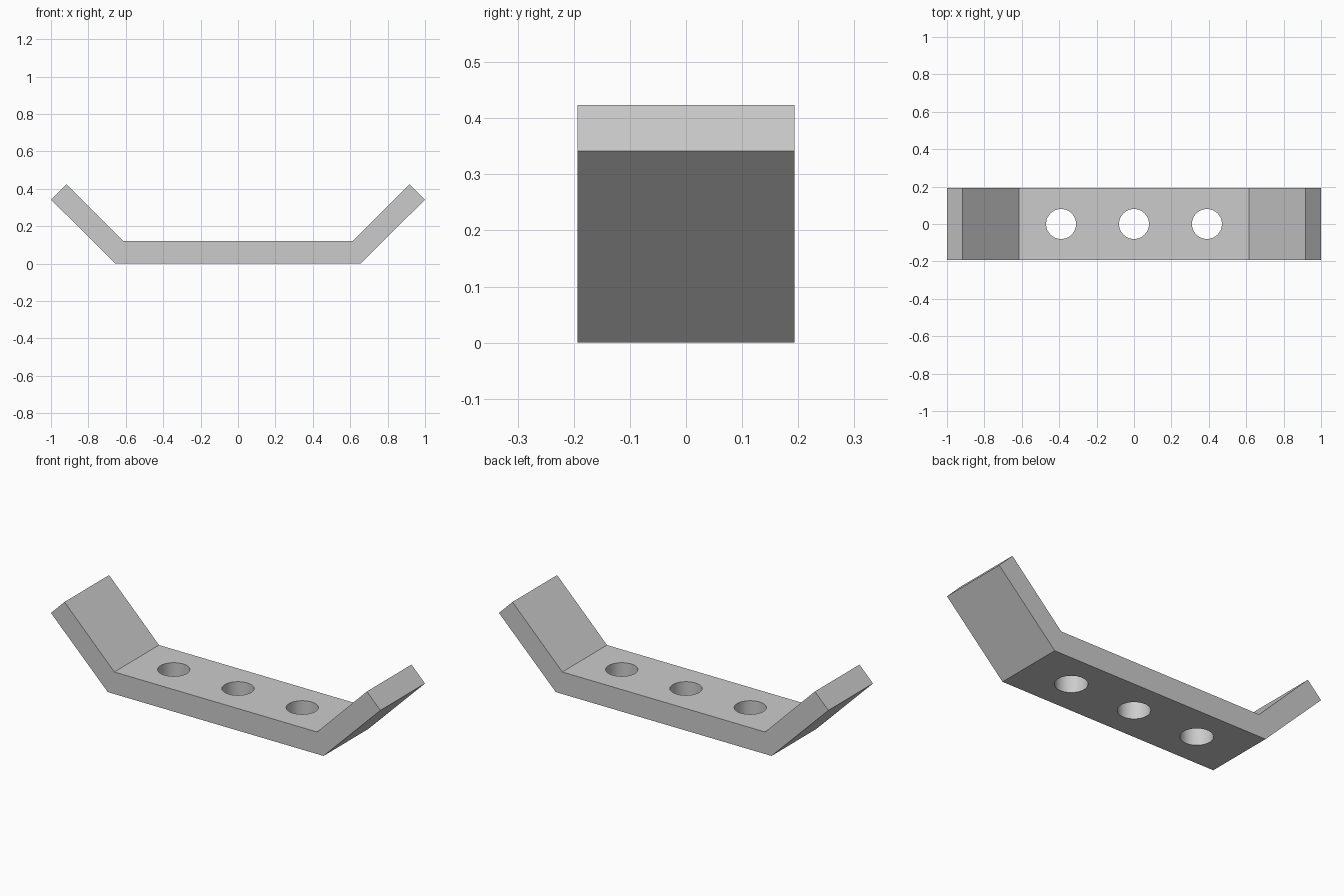
import bpy
import bmesh
import math

cube = bpy.data.objects.get("Cube")
if cube:
    bpy.data.objects.remove(cube, do_unlink=True)

DEPTH = 0.387
HOLE_RADIUS = 0.08
HOLE_SPACING = 0.39

grey = bpy.data.materials.new("light grey")
grey.use_nodes = True
colour = (0.6, 0.6, 0.6, 1)
grey.diffuse_color = colour
grey.node_tree.nodes["Principled BSDF"].inputs["Base Color"].default_value = colour


def add_object(name, bm):
    bmesh.ops.recalc_face_normals(bm, faces=bm.faces)
    mesh = bpy.data.meshes.new(name)
    bm.to_mesh(mesh)
    bm.free()
    mesh.materials.append(grey)
    obj = bpy.data.objects.new(name, mesh)
    bpy.context.collection.objects.link(obj)
    return obj


# Bracket: mirrored half profile, extruded front to back
half = [(0.655, 0), (1, 0.342), (0.918, 0.424), (0.615, 0.121)]
profile = half + [(-x, z) for x, z in reversed(half)]
bm = bmesh.new()
front = bm.faces.new([bm.verts.new((x, -DEPTH / 2, z)) for x, z in profile])
sides = bmesh.ops.extrude_face_region(bm, geom=[front], use_keep_orig=True)
moved = [v for v in sides["geom"] if isinstance(v, bmesh.types.BMVert)]
bmesh.ops.translate(bm, verts=moved, vec=(0, DEPTH, 0))
bracket = add_object("bracket", bm)

# Three round holes through the flat base
bm = bmesh.new()
for i in (-1, 0, 1):
    hole = bmesh.ops.create_cone(bm, cap_ends=True, segments=64, radius1=HOLE_RADIUS,
                                 radius2=HOLE_RADIUS, depth=0.4)
    bmesh.ops.translate(bm, verts=hole["verts"], vec=(i * HOLE_SPACING, 0, 0.06))
cutter = add_object("hole_cutter", bm)
cutter.hide_render = True

cut = bracket.modifiers.new("holes", "BOOLEAN")
cut.operation = "DIFFERENCE"
cut.solver = "EXACT"
cut.object = cutter

bpy.ops.object.select_all(action="DESELECT")
bracket.select_set(True)
bpy.context.view_layer.objects.active = bracket
bpy.ops.object.modifier_apply(modifier=cut.name)
bpy.data.objects.remove(cutter, do_unlink=True)

# Smooth hole walls, crisp outer edges
bpy.ops.object.shade_smooth_by_angle(angle=math.radians(30))
